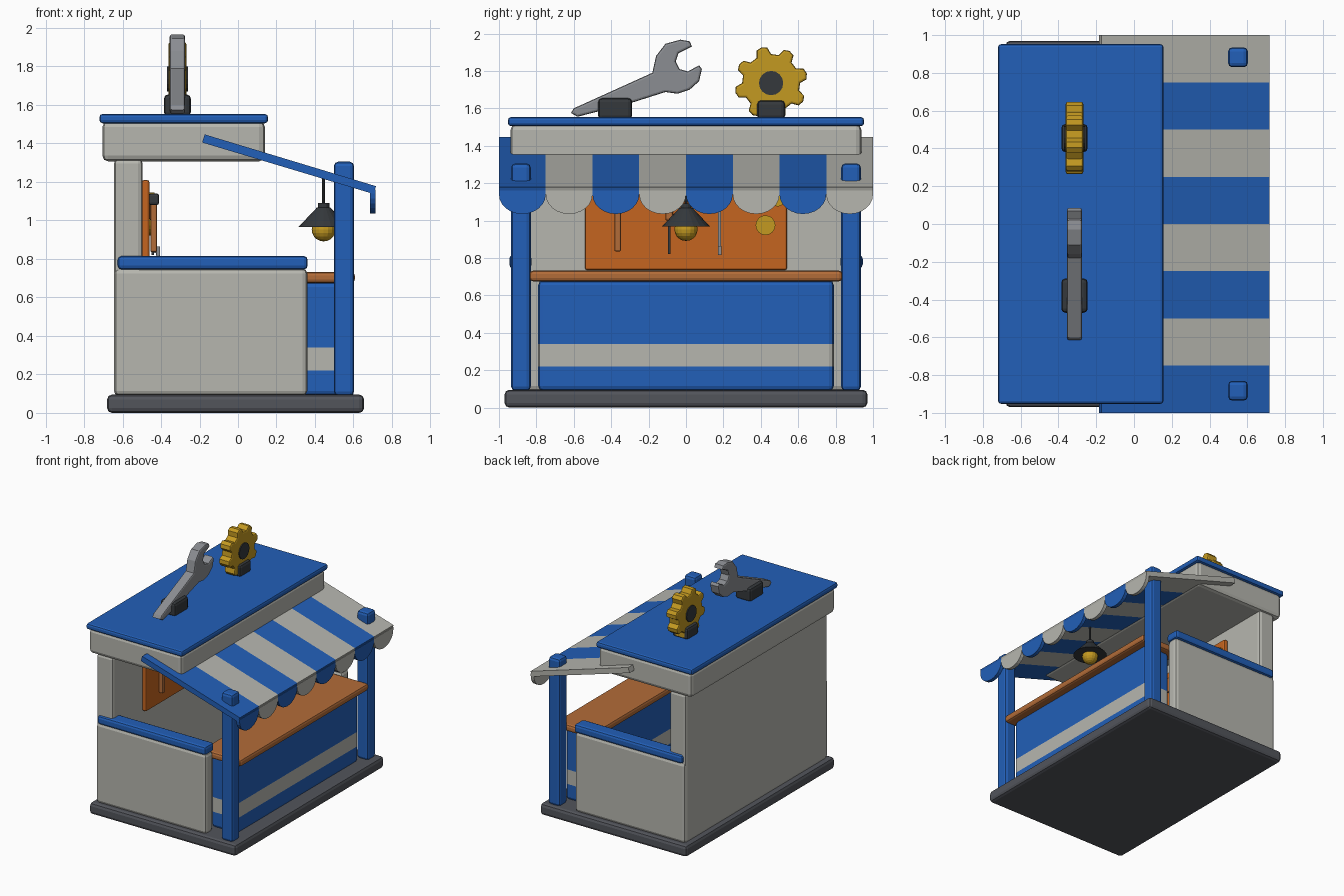
import bpy, bmesh, math
from mathutils import Vector, Matrix

cube = bpy.data.objects.get("Cube")
if cube:
    bpy.data.objects.remove(cube, do_unlink=True)


def material(name, r, g, b):
    m = bpy.data.materials.new(name)
    m.use_nodes = True
    m.diffuse_color = (r, g, b, 1)
    m.node_tree.nodes["Principled BSDF"].inputs["Base Color"].default_value = (r, g, b, 1)
    return m


BLUE = material("blue paint", .016, .115, .48)
CREAM = material("pale grey paint", .47, .47, .43)
STONE = material("grey floor", .085, .09, .105)
DARK = material("dark iron", .035, .04, .045)
ORANGE = material("orange board", .56, .13, .014)
WOOD = material("warm wood", .45, .15, .04)
GOLD = material("gold", .55, .32, .015)
STEEL = material("steel", .26, .27, .29)


def finish(name, bm, *mats):
    bmesh.ops.recalc_face_normals(bm, faces=bm.faces)
    me = bpy.data.meshes.new(name)
    bm.to_mesh(me)
    bm.free()
    for m in mats:
        me.materials.append(m)
    ob = bpy.data.objects.new(name, me)
    bpy.context.collection.objects.link(ob)
    return ob


def bevel(bm, width, edges=None):
    if width:
        bmesh.ops.bevel(bm, geom=list(edges or bm.edges), offset=width, segments=2,
                        profile=.5, affect='EDGES')


def box_mesh(x, y, z, width):
    bm = bmesh.new()
    bmesh.ops.create_cube(bm, size=1)
    for v in bm.verts:
        v.co = [(a + b) / 2 + c * (b - a) for (a, b), c in zip((x, y, z), v.co)]
    bevel(bm, width)
    return bm


def box(name, x, y, z, mat, width=.02):
    return finish(name, box_mesh(x, y, z, width), mat)


def plate(name, profile, x0, x1, mat, width=0):
    """Extrude a (y, z) outline along x, with rounded rims."""
    bm = bmesh.new()
    face = bm.faces.new([bm.verts.new((x0, y, z)) for y, z in profile])
    out = bmesh.ops.extrude_face_region(bm, geom=[face])
    bmesh.ops.translate(bm, vec=(x1 - x0, 0, 0),
                        verts=[v for v in out["geom"] if isinstance(v, bmesh.types.BMVert)])
    bevel(bm, width, [e for e in bm.edges if abs(e.verts[0].co.x - e.verts[1].co.x) < 1e-5])
    return finish(name, bm, mat)


def circle(y, z, r, n):
    return [(y + r * math.cos(math.tau * i / n), z + r * math.sin(math.tau * i / n))
            for i in range(n)]


def cone(name, loc, r1, r2, h, n, mat):
    bm = bmesh.new()
    bmesh.ops.create_cone(bm, cap_ends=True, segments=n, radius1=r1, radius2=r2, depth=h,
                          matrix=Matrix.Translation(loc))
    return finish(name, bm, mat)


# Floor, rear wall and roof
box("floor_slab", (-.68, .655), (-.97, .97), (0, .095), STONE, .025)
box("back_wall", (-.645, -.495), (-.925, .925), (.09, 1.32), CREAM, .025)
box("roof_fascia", (-.705, .14), (-.938, .938), (1.307, 1.515), CREAM, .03)
box("roof_top", (-.72, .156), (-.952, .952), (1.505, 1.553), BLUE, .016)

# Mirrored side walls, rails and front posts
for side, s in (("right", -1), ("left", 1)):
    def span(a, b):
        return tuple(sorted((s * a, s * b)))
    box(side + "_side_wall", (-.642, .36), span(.835, .933), (.09, .75), CREAM, .025)
    box(side + "_rail", (-.625, .362), span(.825, .945), (.745, .815), BLUE, .02)
    box(side + "_front_post", (.498, .603), span(.83, .935), (.09, 1.305), BLUE, .022)

# Counter with a painted band running around it
bm = box_mesh((.31, .545), (-.79, .79), (.09, .68), .025)
for z in (.22, .34):
    bmesh.ops.bisect_plane(bm, geom=bm.verts[:] + bm.edges[:] + bm.faces[:],
                           plane_co=(0, 0, z), plane_no=(0, 0, 1))
for f in bm.faces:
    f.material_index = int(.22 < f.calc_center_median().z < .34)
finish("counter_front", bm, BLUE, CREAM)
box("counter_top", (.25, .607), (-.836, .836), (.675, .732), WOOD, .018)

# Striped awning: sloping strips, each with a scalloped drop
slope = [(-.173, 1.447), (.717, 1.178), (.703, 1.138), (-.186, 1.405)]
for i in range(8):
    y0, y1 = -1 + i * .25, -.75 + i * .25
    mat = CREAM if i % 2 else BLUE
    bm = bmesh.new()
    ends = [[bm.verts.new((x, y, z)) for x, z in slope] for y in (y0, y1)]
    for e in ends:
        bm.faces.new(e)
    for k in range(4):
        j = (k + 1) % 4
        bm.faces.new((ends[0][k], ends[0][j], ends[1][j], ends[1][k]))
    finish(f"awning_strip_{i + 1}", bm, mat)
    arc = [((y0 + y1) / 2 - .125 * math.cos(math.pi * k / 12),
            1.14 - .105 * math.sin(math.pi * k / 12)) for k in range(13)]
    plate(f"awning_scallop_{i + 1}", [(y0, 1.16)] + arc + [(y1, 1.16)], .685, .715, mat)

# Hanging lamp
cone("lamp_cord", (.445, 0, 1.14), .008, .008, .2, 8, DARK)
cone("lamp_collar", (.445, 0, 1.075), .03, .03, .03, 16, DARK)
cone("lamp_shade", (.445, 0, 1.017), .13, .035, .1, 20, DARK)
bm = bmesh.new()
bmesh.ops.create_uvsphere(bm, u_segments=16, v_segments=10, radius=.062,
                          matrix=Matrix.Translation((.445, 0, .953)))
finish("lamp_bulb", bm, GOLD)

# Tool board and hanging tools
box("tool_board", (-.5, -.46), (-.54, .54), (.735, 1.21), ORANGE, .012)
box("hammer_handle", (-.455, -.42), (-.383, -.347), (.835, 1.1), WOOD, .008)
box("hammer_head", (-.465, -.41), (-.44, -.29), (1.08, 1.14), DARK, .012)
box("screwdriver_shaft", (-.45, -.436), (-.097, -.083), (.82, 1.02), DARK, 0)
box("screwdriver_handle", (-.46, -.42), (-.11, -.07), (1.0, 1.13), WOOD, .01)
box("spanner_shaft", (-.45, -.425), (.172, .188), (.83, 1.1), STEEL, 0)
box("spanner_tip", (-.425, -.405), (.17, .19), (.815, .865), STEEL, .004)
plate("large_hung_washer", circle(.425, .975, .053, 16), -.462, -.43, GOLD)
plate("small_hung_washer", circle(.49, 1.11, .035, 16), -.462, -.435, GOLD)

# Roof ornaments: spanner and gear on iron blocks
box("spanner_mount", (-.385, -.245), (-.47, -.288), (1.54, 1.655), DARK, .022)
box("gear_mount", (-.385, -.245), (.38, .53), (1.54, 1.643), DARK, .022)
spanner = [(-.615, 1.575), (-.6, 1.6), (-.18, 1.79), (-.16, 1.88), (-.11, 1.945),
           (-.03, 1.967), (.02, 1.958), (.032, 1.93), (-.04, 1.895), (-.055, 1.85),
           (-.035, 1.81), (.01, 1.797), (.07, 1.83), (.085, 1.81), (.07, 1.745),
           (.02, 1.7), (-.045, 1.678), (-.11, 1.687), (-.29, 1.63), (-.58, 1.555)]
plate("roof_spanner", spanner, -.355, -.275, STEEL, .012)

gear = []
for t in range(8):
    for degrees, r in ((-15, .155), (-9, .19), (0, .198), (9, .19), (15, .155)):
        a = math.radians(15 + t * 45 + degrees)
        gear.append((.455 + r * math.cos(a), 1.735 + r * math.sin(a)))
plate("roof_gear", gear, -.362, -.268, GOLD, .012)
plate("gear_hub", circle(.455, 1.735, .065, 16), -.37, -.26, DARK)
